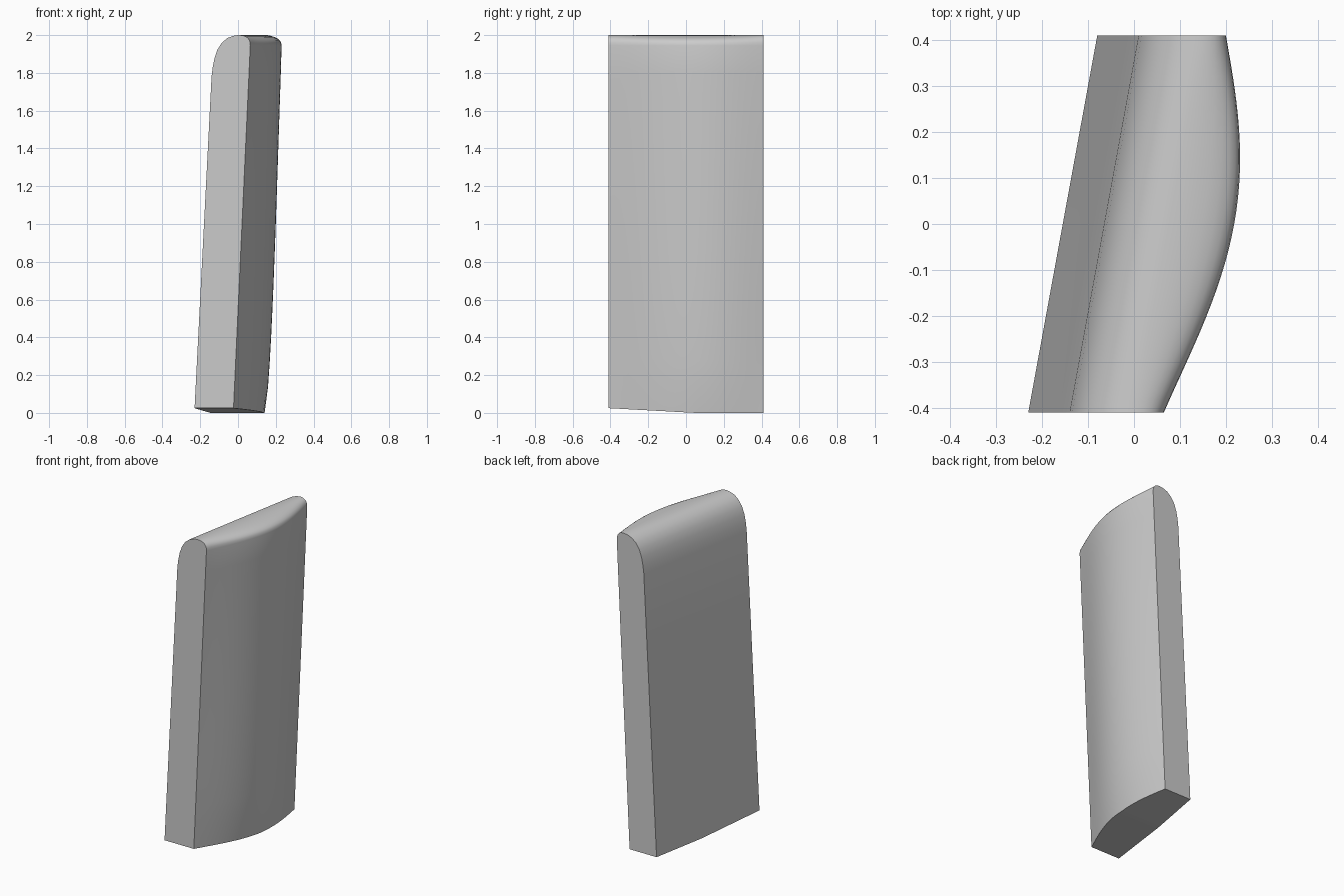
import bpy, bmesh, math

if "Cube" in bpy.data.objects:
    bpy.data.objects.remove(bpy.data.objects["Cube"], do_unlink=True)

HALF = 0.41          # half the depth
ROWS, SIDE = 28, 14  # slices along the depth, steps up the bowed side


def flat_x(y):
    """Foot of the flat side."""
    return -0.155 + 0.183 * y


def bowed_x(y):
    """Widest reach of the bowed side near the top."""
    return 0.218 + 0.1815 * y - 0.645 * y**2 - 0.1 * y**3 + 0.81 * y**4


def section(y):
    """Upright cross-section at depth y, from flat foot over the crown to bowed foot."""
    left, right = flat_x(y), bowed_x(y)
    bulge = 1 - (y / HALF) ** 2
    foot = 0.025 * min(1, max(0, (0.05 - y) / (HALF + 0.05)))
    pts = [(left + 0.09 * k / 4, foot + (1.78 - foot) * k / 4) for k in range(4)]
    # long soft shoulder on the flat side
    for dx, z in [(0.09, 1.78), (0.096, 1.83), (0.106, 1.88), (0.122, 1.925),
                  (0.145, 1.96), (0.175, 1.985), (0.205, 1.996)]:
        pts.append((left + dx, z))
    # tight rounded corner on the bowed side
    crown = left + 0.23
    for k in range(8):
        a = math.pi / 2 * k / 7
        pts.append((crown + (right - crown) * math.sin(a) ** 0.8,
                    1.945 + 0.055 * math.cos(a) ** 0.8 if k < 7 else 1.945))
    # bowed side, tapering to the foot
    for k in range(1, SIDE + 1):
        z = 1.945 + (foot - 1.945) * k / SIDE
        taper = 0.09 * (1 - z / 1.945)
        bow = 0.018 * bulge * math.sin(math.pi * math.sqrt(z / 2))
        pts.append((right - taper + bow, z))
    return [(x, y, z) for x, z in pts]


# loft the sections into one solid
bm = bmesh.new()
rings = [[bm.verts.new(p) for p in section(-HALF + 2 * HALF * i / ROWS)]
         for i in range(ROWS + 1)]
for a, b in zip(rings, rings[1:]):
    n = len(a)
    for j in range(n):
        bm.faces.new((a[j], a[(j + 1) % n], b[(j + 1) % n], b[j]))
for end in (rings[0], rings[-1]):
    bm.faces.new(end)
bmesh.ops.recalc_face_normals(bm, faces=bm.faces)

mesh = bpy.data.meshes.new("curved_panel")
bm.to_mesh(mesh)
bm.free()
panel = bpy.data.objects.new("curved_panel", mesh)
bpy.context.collection.objects.link(panel)

# plain grey
grey = bpy.data.materials.new("light grey")
grey.use_nodes = True
colour = (0.6, 0.6, 0.6, 1)
grey.diffuse_color = colour
grey.node_tree.nodes["Principled BSDF"].inputs["Base Color"].default_value = colour
mesh.materials.append(grey)

# smooth surfaces, crisp ends and foot
bpy.ops.object.select_all(action="DESELECT")
panel.select_set(True)
bpy.context.view_layer.objects.active = panel
bpy.ops.object.shade_smooth_by_angle(angle=math.radians(35))
